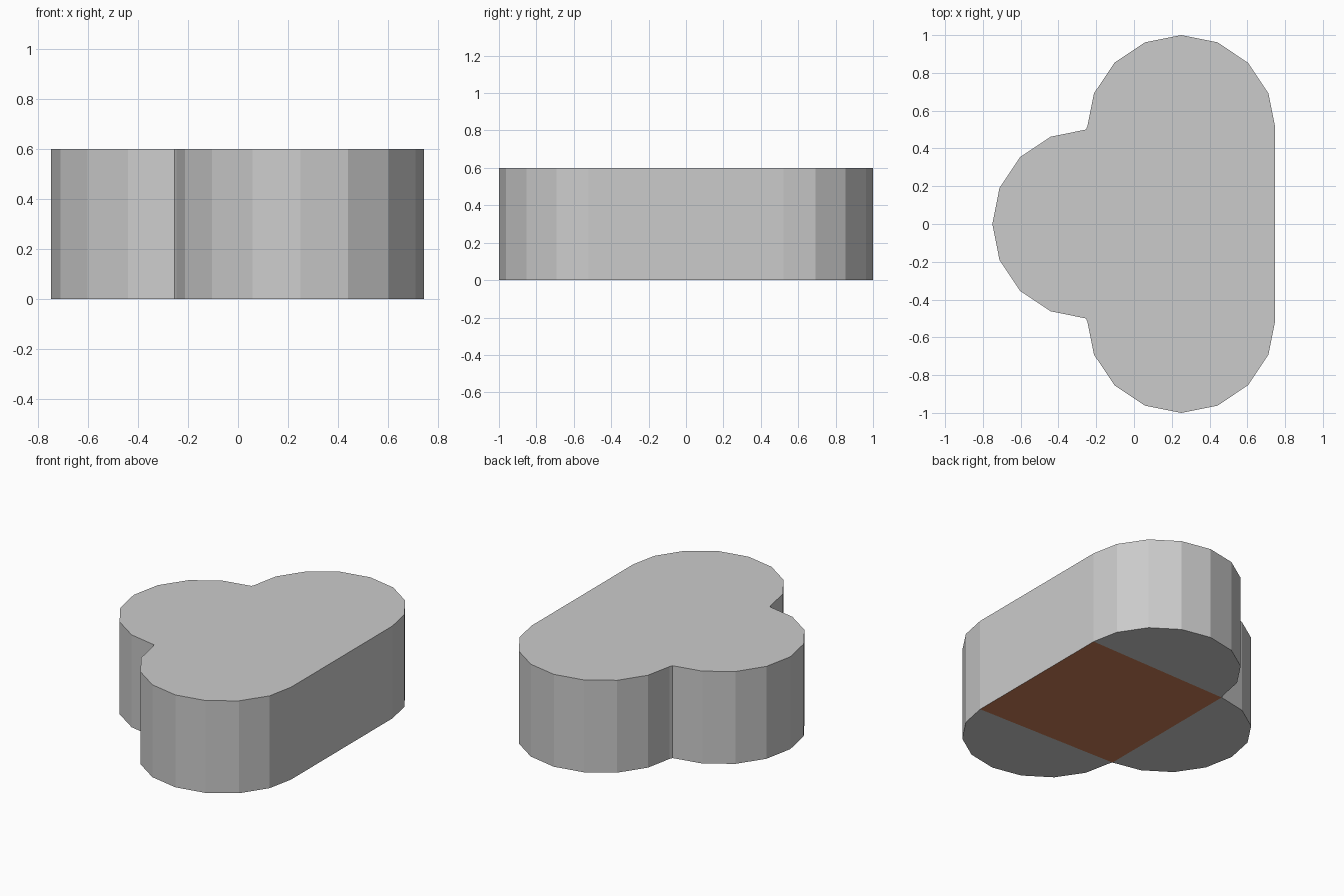
import bpy, bmesh
from math import cos, sin, pi

if "Cube" in bpy.data.objects:
    bpy.data.objects.remove(bpy.data.objects["Cube"])

H, R, STEP = 0.6, 0.5, pi / 8

def arc(cx, cy, first, last):
    return [(cx + R * cos(i * STEP), cy + R * sin(i * STEP)) for i in range(first, last + 1)]

# Half outline: side lobe (ends trimmed to a tiny chamfer), then half of the left lobe
side = [(0.746, 0.52)] + arc(0.25, 0.5, 1, 7) + [(-0.246, 0.52)]
left = [(-0.254, 0.5)] + arc(-0.25, 0, 5, 8)
half = side + left
outline = half + [(x, -y) for x, y in reversed(half[:-1])]

bm = bmesh.new()
low = [bm.verts.new((x, y, 0)) for x, y in outline]
top = [bm.verts.new((x, y, H)) for x, y in outline]
n = len(outline)
s = len(side)

# Walls and lid
for i in range(n):
    j = (i + 1) % n
    bm.faces.new((low[i], low[j], top[j], top[i]))
bm.faces.new(top)

# Underside: three grey lobes around a coloured square
a, b = s, n - 1 - s
bm.faces.new(low[:s + 1][::-1])
bm.faces.new(low[a:b + 1][::-1])
bm.faces.new(low[b:][::-1])
square = bm.faces.new((low[0], low[n - 1], low[b], low[a]))
square.normal_update()
if square.normal.z > 0:
    square.normal_flip()
square.material_index = 1

mesh = bpy.data.meshes.new("three_lobed_block")
bm.to_mesh(mesh)
bm.free()
block = bpy.data.objects.new("three_lobed_block", mesh)
bpy.context.collection.objects.link(block)

mesh.materials.append(None)
brown = bpy.data.materials.new("brown_base")
brown.diffuse_color = (0.6, 0.21, 0.095, 1)
brown.use_nodes = True
brown.node_tree.nodes["Principled BSDF"].inputs["Base Color"].default_value = brown.diffuse_color
mesh.materials.append(brown)
